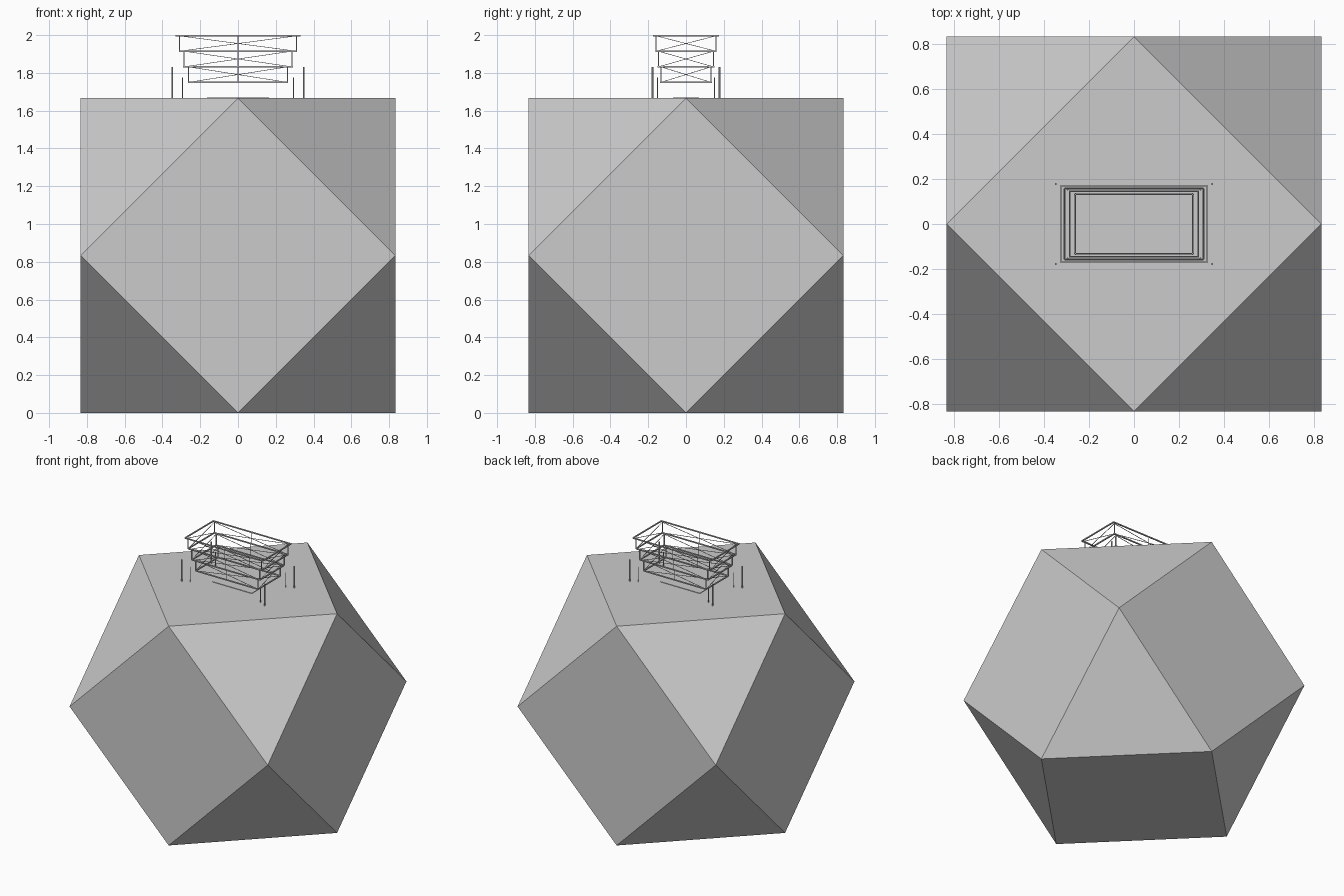
import bpy, bmesh
from mathutils import Vector
from itertools import product

if "Cube" in bpy.data.objects:
    bpy.data.objects.remove(bpy.data.objects["Cube"])

grey = bpy.data.materials.new("light grey")
grey.diffuse_color = (0.6, 0.6, 0.6, 1)
grey.use_nodes = True
grey.node_tree.nodes["Principled BSDF"].inputs["Base Color"].default_value = grey.diffuse_color
H = 0.833  # half size of the body


def finish(name, bm):
    bmesh.ops.recalc_face_normals(bm, faces=bm.faces)
    me = bpy.data.meshes.new(name)
    bm.to_mesh(me)
    bm.free()
    me.materials.append(grey)
    ob = bpy.data.objects.new(name, me)
    bpy.context.collection.objects.link(ob)
    return ob


def bar(bm, a, b, w, sides=4):
    """Straight bar of width w between two points."""
    a, b = Vector(a), Vector(b)
    d = b - a
    x = d.cross(Vector((0, 0, 1)))
    x = x.normalized() if x.length > 1e-6 else Vector((1, 0, 0))
    y = d.normalized().cross(x)
    corners = [x + y, y - x, -x - y, x - y]
    if sides == 8:
        corners = [p * 1.1 for c, e in zip(corners, (y, -x, -y, x))
                   for p in (c / 2 ** 0.5, e)]
    rings = [[bm.verts.new(p + c * w / 2) for c in corners] for p in (a, b)]
    n = len(corners)
    for i in range(n):
        j = (i + 1) % n
        bm.faces.new((rings[0][i], rings[0][j], rings[1][j], rings[1][i]))
    bm.faces.new(rings[0][::-1])
    bm.faces.new(rings[1])


# Body: cube cut back to its edge midpoints
bm = bmesh.new()
for p in product((-1, 0, 1), repeat=3):
    if p.count(0) == 1:
        bm.verts.new(Vector(p) * H + Vector((0, 0, H)))
bmesh.ops.convex_hull(bm, input=bm.verts)
bmesh.ops.dissolve_limit(bm, angle_limit=0.02, verts=bm.verts, edges=bm.edges)
finish("faceted_body", bm)

# Floor plate lying on the flat top
bm = bmesh.new()
bmesh.ops.create_cube(bm, size=1)
bmesh.ops.scale(bm, vec=(0.33, 0.14, 0.004), verts=bm.verts)
bmesh.ops.translate(bm, vec=(0, 0, 2 * H + 0.002), verts=bm.verts)
finish("floor_plate", bm)

# Flared frame: half width, half depth and height of each rail ring
levels = [(0.262, 0.133, 1.75), (0.286, 0.146, 1.832),
          (0.309, 0.158, 1.915), (0.326, 0.170, 1.996)]


def loop(x, y, z):
    return [(-x, -y, z), (x, -y, z), (x, y, z), (-x, y, z)]


for i, (x, y, z) in enumerate(levels):
    bm = bmesh.new()
    c = loop(x, y, z)
    for k in range(4):
        bar(bm, c[k], c[(k + 1) % 4], 0.008)
    finish(f"rail_ring_{i + 1}", bm)
    if i == 3:
        break
    # Posts and crossed braces of this tier
    bm, braces = bmesh.new(), bmesh.new()
    t = loop(x, y, levels[i + 1][2])
    for k in range(4):
        bar(bm, c[k], t[k], 0.006)
        bar(braces, c[k], t[(k + 1) % 4], 0.003)
        bar(braces, c[(k + 1) % 4], t[k], 0.003)
    for s in (-y, y):
        bar(bm, (0, s, z), (0, s, levels[i + 1][2]), 0.003)
    finish(f"tier_posts_{i + 1}", bm)
    finish(f"tier_braces_{i + 1}", braces)

# Free-standing poles around the frame
for name, x, y, top, w in (("tall_poles", 0.348, 0.178, 1.83, 0.009),
                           ("short_poles", 0.295, 0.152, 1.775, 0.005)):
    bm = bmesh.new()
    for sx, sy in product((-1, 1), repeat=2):
        bar(bm, (sx * x, sy * y, 2 * H), (sx * x, sy * y, top), w, 8)
    finish(name, bm)
